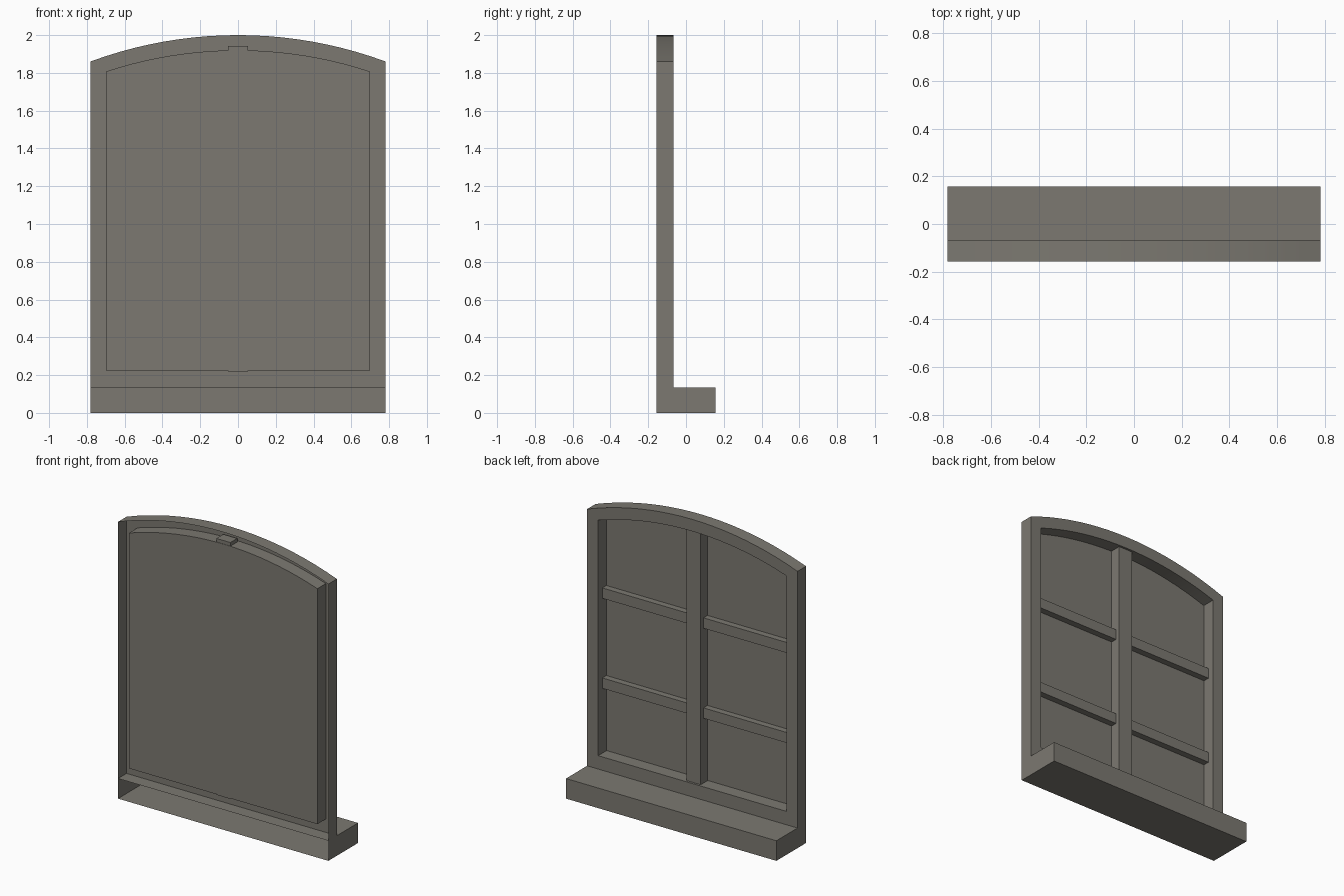
import bpy, bmesh

cube = bpy.data.objects.get("Cube")
if cube:
    bpy.data.objects.remove(cube, do_unlink=True)

FRONT, BACK, SILL_BACK = -0.157, -0.067, 0.157
HALF_W, SILL_TOP = 0.782, 0.135
ARCH_STEPS = 20

stone = bpy.data.materials.new("warm grey")
stone.use_nodes = True
colour = (0.2, 0.19, 0.165, 1)
stone.diffuse_color = colour
stone.node_tree.nodes["Principled BSDF"].inputs["Base Color"].default_value = colour


def finish(name, bm):
    mesh = bpy.data.meshes.new(name)
    bm.to_mesh(mesh)
    bm.free()
    mesh.materials.append(stone)
    obj = bpy.data.objects.new(name, mesh)
    bpy.context.collection.objects.link(obj)
    return obj


def box(name, x, y, z, open_front=False):
    """Box from (min, max) pairs, optionally without its front face."""
    bm = bmesh.new()
    bmesh.ops.create_cube(bm, size=1)
    for v in bm.verts:
        v.co = [r[0] if c < 0 else r[1] for c, r in zip(v.co, (x, y, z))]
    bm.normal_update()
    if open_front:
        faces = [f for f in bm.faces if f.normal.y < -0.5]
        bmesh.ops.delete(bm, geom=faces, context="FACES_ONLY")
    return finish(name, bm)


def arched_outline(half, bottom, spring, crown):
    """Outline from the lower right corner over a shallow arc and down."""
    rise = crown - spring
    radius = (half * half + rise * rise) / (2 * rise)
    points = [(-half, bottom)]
    for i in range(ARCH_STEPS + 1):
        x = half * (2 * i / ARCH_STEPS - 1)
        points.append((x, crown - radius + (radius * radius - x * x) ** 0.5))
    return points + [(half, bottom)]


# Arched frame: outer wall, back rim, inner wall and pane, open at the front
outer = arched_outline(HALF_W, SILL_TOP, 1.86, 2.0)
inner = arched_outline(0.70, 0.225, 1.807, 1.92)
bm = bmesh.new()
rings = [[bm.verts.new((x, y, z)) for x, z in outline]
         for outline, y in ((outer, FRONT), (outer, BACK), (inner, BACK), (inner, FRONT))]
count = len(outer)
for k, (a, b) in enumerate(zip(rings, rings[1:])):
    # the sill closes the underside of the outer wall
    for i in range(count - 1 if k == 0 else count):
        j = (i + 1) % count
        bm.faces.new((a[i], a[j], b[j], b[i]))
bm.faces.new(rings[-1])
frame = finish("arched_frame_and_pane", bm)
bpy.context.view_layer.objects.active = frame
frame.select_set(True)
bpy.ops.object.shade_smooth_by_angle()

# Hollow sill projecting to the back
box("sill", (-HALF_W, HALF_W), (FRONT, SILL_BACK), (0, SILL_TOP), open_front=True)

# Glazing bars, just behind the pane
bar_front = FRONT + 0.002
box("upright_bar", (-0.052, 0.052), (bar_front, -0.082), (0.22, 1.943))
for name, z in (("lower_crossbar", 0.66), ("upper_crossbar", 1.265)):
    box(name, (-0.70, 0.70), (bar_front, -0.112), (z, z + 0.07))
